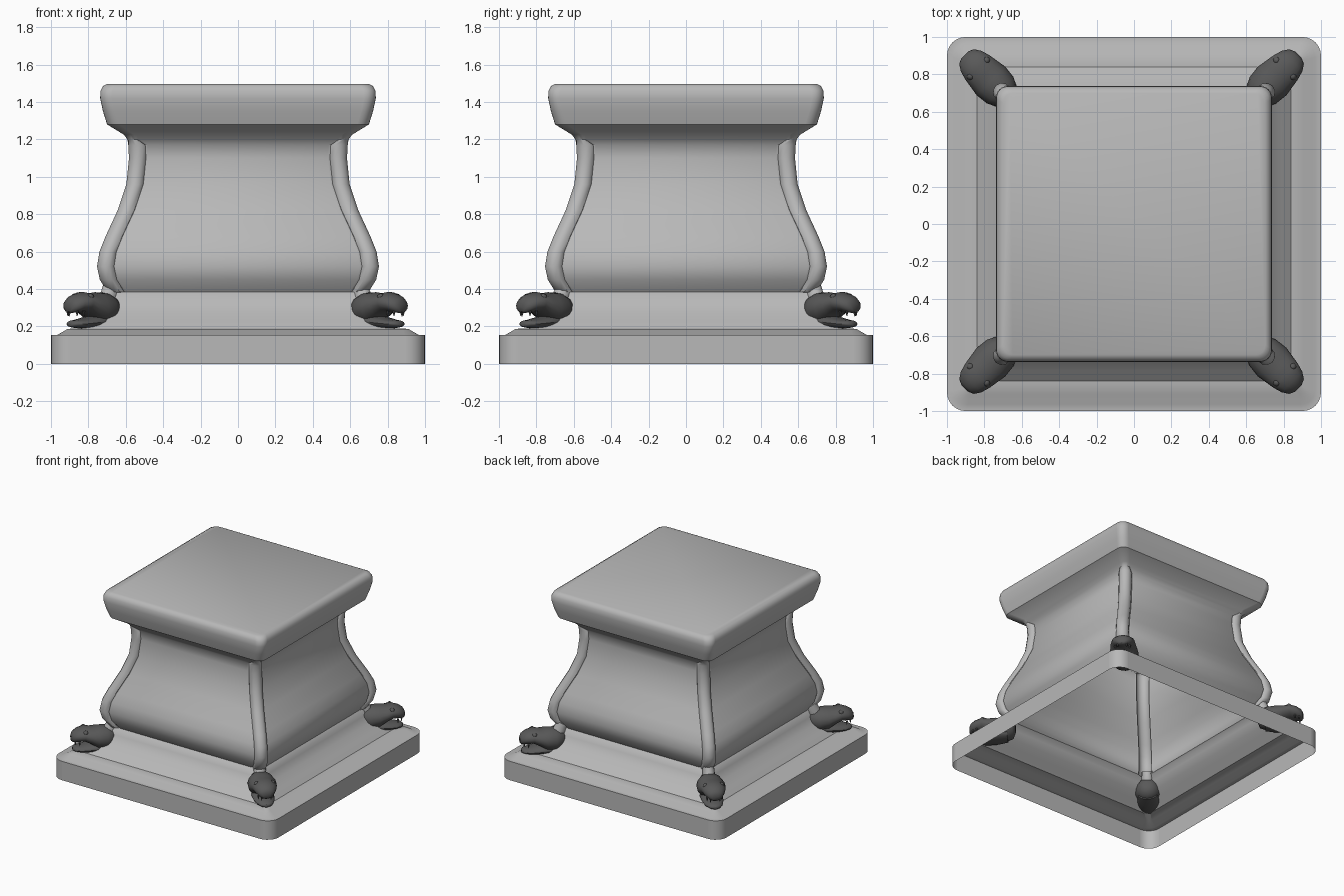
import bpy, bmesh, math
from mathutils import Matrix, Vector

if "Cube" in bpy.data.objects:
    bpy.data.objects.remove(bpy.data.objects["Cube"])


def material(name, v):
    m = bpy.data.materials.new(name)
    m.diffuse_color = (v, v, v, 1)
    m.use_nodes = True
    m.node_tree.nodes["Principled BSDF"].inputs["Base Color"].default_value = m.diffuse_color
    return m


stone = material("stone_grey", .48)
dark = material("dark_metal", .10)


def finish(name, bm, mat, angle=35):
    bmesh.ops.recalc_face_normals(bm, faces=bm.faces)
    me = bpy.data.meshes.new(name)
    bm.to_mesh(me)
    bm.free()
    me.materials.append(mat)
    ob = bpy.data.objects.new(name, me)
    bpy.context.collection.objects.link(ob)
    bpy.ops.object.select_all(action='DESELECT')
    ob.select_set(True)
    bpy.context.view_layer.objects.active = ob
    bpy.ops.object.shade_smooth_by_angle(angle=math.radians(angle))
    return ob


def loft(bm, rings, cap_start, cap_end):
    loops = [[bm.verts.new(p) for p in r] for r in rings]
    n = len(loops[0])
    for a, b in zip(loops, loops[1:]):
        for i in range(n):
            bm.faces.new((a[i], a[(i + 1) % n], b[(i + 1) % n], b[i]))
    if cap_start:
        bm.faces.new(loops[0][::-1])
    if cap_end:
        bm.faces.new(loops[-1])


def square_ring(s, z, r, d, segs=6):
    """Square outline with round corners; d sinks the sides to leave a corner bead."""
    a = math.acos(1 - d / r)
    edge = s - r - r * math.sin(a)
    corner = [(s - d, edge - 0.014), (s - 1.3 * d, edge - 0.002)]
    for i in range(segs + 1):
        t = -a + (math.pi / 2 + 2 * a) * i / segs
        corner.append((s - r + r * math.cos(t), s - r + r * math.sin(t)))
    corner += [(edge - 0.002, s - 1.3 * d), (edge - 0.014, s - d)]
    pts = []
    for k in range(4):
        m = Matrix.Rotation(k * math.pi / 2, 3, 'Z')
        pts += [m @ Vector((x, y, z)) for x, y in corner]
    return pts


# Pedestal shell, open underneath: (half width, z, corner radius, bead depth)
profile = [
    (1.0, 0, .1, 0), (1.0, .155, .1, 0), (.965, .155, .07, 0),
    (.91, .187, .03, 0), (.84, .19, .03, 0), (.785, .24, .03, 0),
    (.74, .28, .03, 0), (.70, .33, .03, 0), (.685, .38, .04, 0),
    (.70, .385, .05, .02), (.74, .45, .05, .02), (.755, .52, .05, .02),
    (.742, .60, .05, .02), (.71, .68, .05, .02), (.645, .82, .05, .02),
    (.598, .96, .05, .02), (.584, 1.10, .05, .02), (.588, 1.17, .05, .02),
    (.592, 1.20, .05, 0), (.61, 1.225, .05, 0), (.70, 1.28, .06, 0),
    (.722, 1.35, .06, 0), (.737, 1.42, .06, 0), (.735, 1.46, .06, 0),
    (.722, 1.485, .06, 0), (.70, 1.497, .05, 0)]
bm = bmesh.new()
loft(bm, [square_ring(*p) for p in profile], False, True)
finish("pedestal", bm, stone, 38)

# Snake head sections: (distance along head, half width, z low, z high)
skull = [(-.17, .03, .27, .33), (-.15, .07, .22, .36), (-.09, .1, .2, .38),
         (-.02, .108, .215, .383), (.03, .1, .25, .377), (.08, .092, .275, .385),
         (.13, .078, .275, .37), (.165, .055, .27, .35), (.178, .025, .28, .325)]
jaw = [(-.11, .07, .2, .27), (-.03, .085, .19, .265), (.05, .08, .187, .25),
       (.11, .066, .19, .237), (.15, .045, .195, .232), (.165, .018, .2, .222)]


def head_ring(u, w, z0, z1, n=16):
    c, h = (z0 + z1) / 2, (z1 - z0) / 2
    return [(u, w * math.cos(2 * math.pi * i / n), c + h * math.sin(2 * math.pi * i / n))
            for i in range(n)]


for k, name in enumerate(("back_right", "back_left", "front_left", "front_right")):
    place = (Matrix.Translation((-.013, .013, 0))
             @ Matrix.Rotation(math.pi / 4 + k * math.pi / 2, 4, 'Z')
             @ Matrix.Translation((1.083, 0, 0)))
    # neck joining the corner bead
    bm = bmesh.new()
    loft(bm, [[(u + r * math.cos(t * math.pi / 6), r * math.sin(t * math.pi / 6),
                z + .5 * r * math.cos(t * math.pi / 6)) for t in range(12)]
              for u, z, r in ((-.145, .42, .042), (-.13, .37, .046), (-.09, .31, .046))],
         True, True)
    bm.transform(place)
    finish(name + "_neck", bm, stone, 50)

    bm = bmesh.new()
    loft(bm, [head_ring(*s) for s in skull], True, True)
    loft(bm, [head_ring(*s) for s in jaw], True, True)
    for side in (-1, 1):
        # brows, then teeth
        bmesh.ops.create_uvsphere(bm, u_segments=10, v_segments=6, radius=.02,
                                  matrix=Matrix.Translation((.075, side * .06, .356)))
        for u, y, z in ((.15, .035, .27), (.12, .055, .268)):
            bmesh.ops.create_cone(bm, cap_ends=True, segments=6, radius1=.002, radius2=.009,
                                  depth=.03, matrix=Matrix.Translation((u, side * y, z)))
    bm.transform(place)
    finish(name + "_snake_head", bm, dark, 50)
